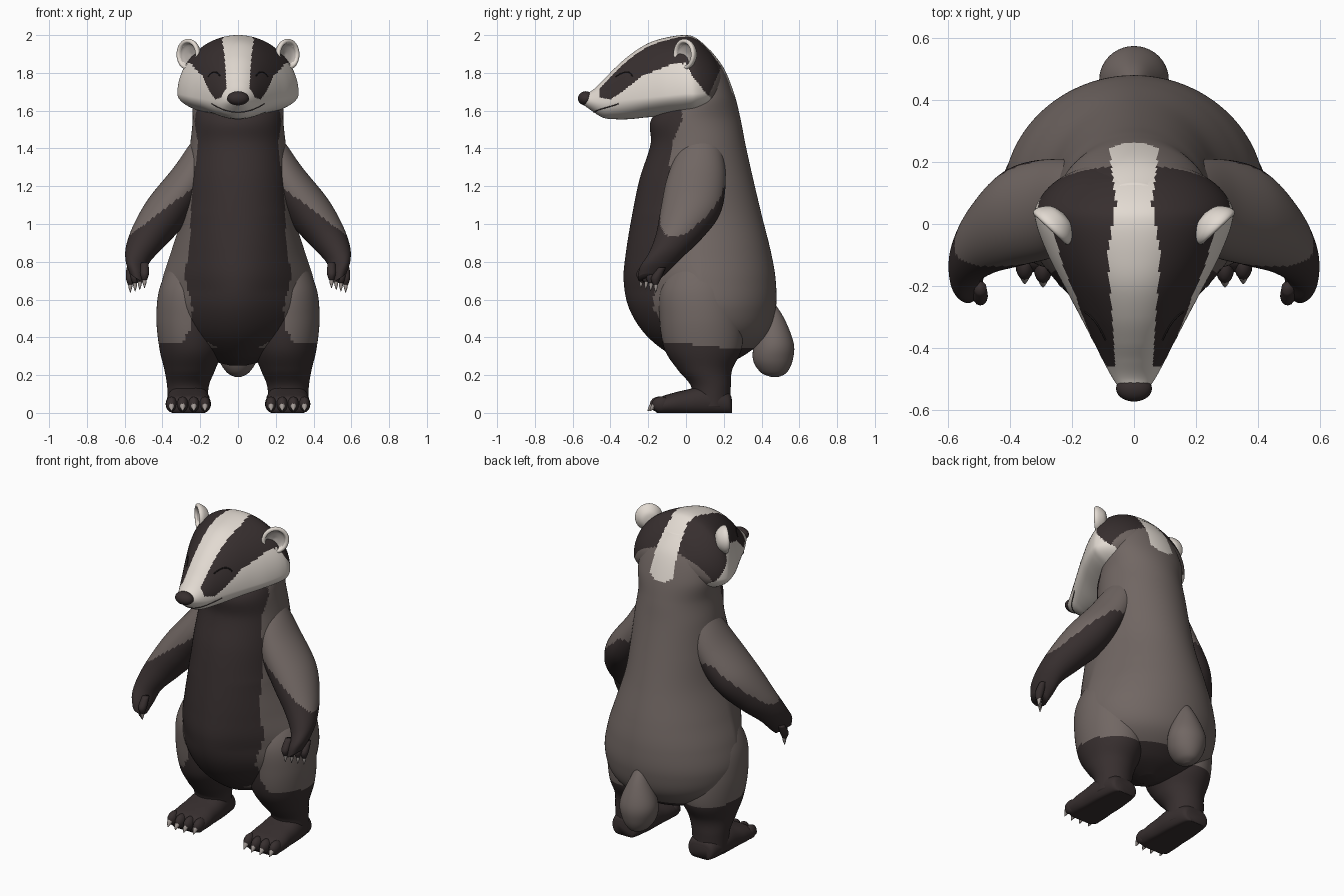
import bpy, bmesh, math
from mathutils import Vector, Matrix
from mathutils.bvhtree import BVHTree

if "Cube" in bpy.data.objects:
    bpy.data.objects.remove(bpy.data.objects["Cube"])

COLOURS = {
    "dark_brown_fur": (0.038, 0.028, 0.028),
    "grey_fur": (0.165, 0.135, 0.125),
    "cream_fur": (0.76, 0.70, 0.64),
    "ear_grey": (0.46, 0.42, 0.39),
    "lid_black": (0.015, 0.012, 0.012),
    "claw_grey": (0.36, 0.32, 0.30),
}
MATS = {}
for label, rgb in COLOURS.items():
    m = bpy.data.materials.new(label)
    m.use_nodes = True
    m.diffuse_color = (*rgb, 1)
    shader = m.node_tree.nodes["Principled BSDF"]
    shader.inputs["Base Color"].default_value = (*rgb, 1)
    shader.inputs["Roughness"].default_value = 0.8
    MATS[label] = m
DARK, GREY, CREAM, EAR, BLACK, CLAW = COLOURS


def table(points, t):
    """Piecewise linear lookup in (key, value) pairs."""
    if t <= points[0][0]:
        return points[0][1]
    for (a, va), (b, vb) in zip(points, points[1:]):
        if t <= b:
            return va + (vb - va) * (t - a) / (b - a)
    return points[-1][1]


def smooth_stations(stations, steps):
    """Catmull-Rom interpolation of station tuples."""
    out, last = [], len(stations) - 1
    for i in range(last):
        p = [stations[min(max(k, 0), last)] for k in range(i - 1, i + 3)]
        for s in range(steps):
            t = s / steps
            out.append([0.5 * (2 * b + (c - a) * t + (2 * a - 5 * b + 4 * c - d) * t ** 2
                               + (3 * b - a - 3 * c + d) * t ** 3) for a, b, c, d in zip(*p)])
    return out + [list(stations[-1])]


def loft(name, stations, ring, colour, side=1, sides=40, steps=6, matrix=None):
    """Skin rings; colour is a material name or a rule on the face centre."""
    bm = bmesh.new()
    rings = []
    for st in smooth_stations(stations, steps):
        pts = [ring(st, 2 * math.pi * k / sides) for k in range(sides)]
        rings.append([bm.verts.new((p[0] * side, p[1], p[2])) for p in pts])
    for a, b in zip(rings, rings[1:]):
        for k in range(sides):
            j = (k + 1) % sides
            bm.faces.new((a[k], a[j], b[j], b[k]))
    bm.faces.new(rings[0])
    bm.faces.new(rings[-1])
    bmesh.ops.recalc_face_normals(bm, faces=bm.faces)
    names = [colour] if isinstance(colour, str) else list(COLOURS)
    for f in bm.faces:
        f.smooth = True
        if not isinstance(colour, str):
            f.material_index = names.index(colour(f.calc_center_median()))
    if matrix:
        bm.transform(matrix)
    mesh = bpy.data.meshes.new(name)
    bm.to_mesh(mesh)
    bm.free()
    for n in names:
        mesh.materials.append(MATS[n])
    obj = bpy.data.objects.new(name, mesh)
    bpy.context.collection.objects.link(obj)
    return obj


def tube(tilt=0):
    """Ring for stations (x, y, z, ry, rx), with the x axis tilted upward."""
    return lambda s, a: (s[0] + s[4] * math.cos(a) * math.cos(tilt),
                         s[1] + s[3] * math.sin(a),
                         s[2] + s[4] * math.cos(a) * math.sin(tilt))


def ellipsoid(name, centre, radii, colour, segments=24):
    bm = bmesh.new()
    bmesh.ops.create_uvsphere(bm, u_segments=segments, v_segments=segments // 2, radius=1,
                              matrix=Matrix.Translation(centre) @ Matrix.Diagonal((*radii, 1)))
    for f in bm.faces:
        f.smooth = True
    mesh = bpy.data.meshes.new(name)
    bm.to_mesh(mesh)
    bm.free()
    mesh.materials.append(MATS[colour])
    bpy.context.collection.objects.link(bpy.data.objects.new(name, mesh))


def spike(name, base, tip, radius, colour):
    """Tapered claw from base to tip."""
    base, tip = Vector(base), Vector(tip)
    turn = (tip - base).to_track_quat('Z', 'Y').to_matrix().to_4x4()
    length = (tip - base).length
    loft(name, [(0, radius), (0.5 * length, radius * 0.8), (length, radius * 0.1)],
         lambda s, a: (s[1] * math.cos(a), s[1] * math.sin(a), s[0]),
         colour, sides=10, steps=3, matrix=Matrix.Translation(base) @ turn)


# Fur colour rules
def head_rule(p):
    ax = abs(p.x)
    stripe = table([(-0.47, 0.06), (-0.3, 0.07), (-0.1, 0.085), (0.07, 0.058), (0.25, 0.08)], p.y)
    mask = table([(-0.46, 1.67), (-0.4, 1.66), (-0.33, 1.705), (-0.24, 1.78), (-0.08, 1.845),
                  (0, 1.85), (0.03, 1.79), (0.115, 1.68)], p.y)
    nape = table([(1.6, 0.14), (1.69, 0.125), (1.84, 0.19), (2, 0.2)], p.z)
    if ax < stripe and p.z > 1.665 + 5 * ax * ax:
        return CREAM
    if p.y > nape:
        return GREY
    return DARK if p.z > mask and p.y > -0.46 else CREAM


def bib_width(z):
    return table([(0.36, 0.31), (0.44, 0.25), (0.55, 0.24), (0.73, 0.285), (0.82, 0.265),
                  (1.0, 0.25), (1.5, 0.25)], z)


def body_rule(p):
    if p.z > 1.62:
        fur = head_rule(p)
        return GREY if fur == CREAM and abs(p.x) > 0.1 else fur
    edge = table([(0.4, -0.1), (0.65, -0.12), (1.1, -0.11), (1.42, -0.075), (1.55, -0.02)], p.z)
    return DARK if p.z < 0.34 or (p.y < edge and abs(p.x) < bib_width(p.z)) else GREY


def leg_rule(p):
    inner_front = p.y < -0.02 and abs(p.x) < bib_width(p.z)
    return DARK if p.z < 0.365 - 0.1 * max(0, p.y) or inner_front else GREY


def arm_rule(p):
    cuff = 1.01 + 0.35 * max(0, p.y) + 0.75 * (0.48 - abs(p.x))
    return GREY if p.z > min(cuff, 1.2) else DARK


# Torso: (z, front y, back y, half width), belly narrowing between the thighs
torso = [(0.25, 0.05, 0.17, 0.04), (0.3, -0.07, 0.3, 0.21), (0.41, -0.21, 0.43, 0.365),
         (0.55, -0.3, 0.475, 0.42), (0.7, -0.33, 0.475, 0.402), (0.85, -0.318, 0.45, 0.355),
         (1.05, -0.285, 0.4, 0.295), (1.24, -0.245, 0.355, 0.272), (1.42, -0.188, 0.315, 0.253),
         (1.55, -0.185, 0.29, 0.24), (1.68, -0.08, 0.258, 0.24), (1.82, -0.05, 0.203, 0.195),
         (1.92, 0, 0.13, 0.1)]


def torso_ring(s, a):
    z, front, back, half = s
    pinch = 0.35 * min(max((1.05 - z) / 0.4, 0), 1) * max(0, -math.sin(a))
    return (half * math.cos(a) * (1 - pinch),
            (front + back) / 2 + (back - front) / 2 * math.sin(a), z)


loft("torso", torso, torso_ring, body_rule, sides=144, steps=11)

# Head: (y, top z, bottom z, half width, widest z)
skull = [(-0.555, 1.685, 1.64, 0.03, 1.66), (-0.5, 1.705, 1.6, 0.067, 1.65),
         (-0.44, 1.76, 1.563, 0.1, 1.645), (-0.38, 1.822, 1.555, 0.13, 1.65),
         (-0.3, 1.893, 1.555, 0.172, 1.66), (-0.2, 1.957, 1.565, 0.225, 1.67),
         (-0.1, 1.988, 1.57, 0.277, 1.68), (0, 2.0, 1.57, 0.315, 1.69),
         (0.06, 1.98, 1.58, 0.315, 1.69), (0.13, 1.915, 1.61, 0.262, 1.7),
         (0.18, 1.84, 1.67, 0.17, 1.74), (0.21, 1.79, 1.72, 0.05, 1.75)]


def skull_ring(s, a):
    up = math.sin(a)
    return (s[3] * math.cos(a), s[0], s[4] + up * (s[1] - s[4] if up > 0 else s[4] - s[2]))


head = loft("head", skull, skull_ring, head_rule, sides=180, steps=13)
ellipsoid("nose", (0, -0.53, 1.665), (0.058, 0.042, 0.038), DARK)

# Closed eyes and mouth: thin lines laid on the face
face = BVHTree.FromPolygons([v.co for v in head.data.vertices],
                            [p.vertices[:] for p in head.data.polygons])


def face_line(name, points, width, colour):
    curve = bpy.data.curves.new(name, 'CURVE')
    curve.dimensions = '3D'
    curve.bevel_depth = width
    curve.bevel_resolution = 2
    hits = [face.ray_cast(Vector((x, -2, z)), Vector((0, 1, 0)))[0] for x, z in points]
    hits = [h for h in hits if h]
    spline = curve.splines.new('POLY')
    spline.points.add(len(hits) - 1)
    for pt, h in zip(spline.points, hits):
        pt.co = (*h, 1)
    curve.materials.append(MATS[colour])
    bpy.context.collection.objects.link(bpy.data.objects.new(name, curve))


grid = [k / 12 - 1 for k in range(25)]
face_line("mouth", [(0.14 * t, 1.592 + 0.045 * t * t) for t in grid], 0.003, DARK)

for side, label in ((1, "left"), (-1, "right")):
    face_line(label + "_eye_lid", [(side * (0.125 + 0.033 * t), 1.805 - 0.025 * t * t) for t in grid],
              0.0035, BLACK)

    # Cupped ear: (depth, radius), opening forward and outward
    cup = [(0.045, 0.004), (0.036, 0.045), (0.005, 0.074), (-0.018, 0.078),
           (-0.022, 0.062), (0.0, 0.048), (0.012, 0.004)]
    loft(label + "_ear", cup, lambda s, a: (s[1] * math.cos(a), s[0], 1.04 * s[1] * math.sin(a)),
         lambda p: EAR if p.y < 0.016 and math.hypot(p.x, p.z) < 0.056 else CREAM,
         sides=32, steps=4,
         matrix=Matrix.Translation((side * 0.256, 0, 1.898)) @ Matrix.Rotation(side * 0.75, 4, 'Z'))

    # Arm: (x, y, z, depth radius, width radius)
    arm = [(0.06, 0.1, 1.54, 0.05, 0.04), (0.155, 0.08, 1.41, 0.11, 0.085),
           (0.25, 0.055, 1.24, 0.155, 0.108), (0.375, 0.025, 1.07, 0.16, 0.118),
           (0.47, -0.035, 0.94, 0.125, 0.1), (0.53, -0.105, 0.84, 0.093, 0.076),
           (0.54, -0.165, 0.765, 0.08, 0.066), (0.535, -0.2, 0.71, 0.055, 0.046)]
    loft(label + "_arm", arm, tube(0.6), arm_rule, side, sides=64, steps=10)
    for i in range(4):
        x, y = 0.495 + 0.025 * i, -0.235 + 0.026 * i
        z = 0.715 - 0.008 * i
        loft(f"{label}_finger_{i + 1}", [(x, y + 0.03, z + 0.08, 0.02, 0.02),
             (x, y, z + 0.025, 0.027, 0.024), (x, y - 0.004, z - 0.012, 0.013, 0.013)],
             tube(), DARK, side, sides=12, steps=4)
        spike(f"{label}_finger_claw_{i + 1}", (side * x, y, z), (side * x, y - 0.005, z - 0.055),
              0.012, CLAW)

    # Leg: same stations as the arm
    leg = [(0.265, 0.135, 0.03, 0.1, 0.105), (0.265, 0.132, 0.14, 0.105, 0.11),
           (0.255, 0.1, 0.23, 0.145, 0.135), (0.248, 0.09, 0.34, 0.205, 0.168),
           (0.25, 0.08, 0.5, 0.22, 0.182), (0.25, 0.07, 0.66, 0.205, 0.165),
           (0.23, 0.08, 0.8, 0.14, 0.115), (0.2, 0.1, 0.88, 0.05, 0.03)]
    loft(label + "_leg", leg, tube(), leg_rule, side, sides=72, steps=10)

    # Foot: (y, top z, half width), flat below
    foot = [(0.243, 0.07, 0.06), (0.22, 0.11, 0.09), (0.1, 0.14, 0.112), (0.0, 0.122, 0.115),
            (-0.07, 0.105, 0.12), (-0.13, 0.085, 0.115), (-0.155, 0.05, 0.09)]
    loft(label + "_foot", foot,
         lambda s, a: (0.263 + s[2] * math.copysign(abs(math.cos(a)) ** 0.6, math.cos(a)), s[0],
                       max(0, s[1] * (0.45 + 0.55 * math.sin(a)))),
         DARK, side)
    for i in range(4):
        x = 0.175 + 0.059 * i
        y = -0.135 - 0.02 * math.sin(math.pi * (i + 0.5) / 4)
        ellipsoid(f"{label}_toe_{i + 1}", (side * x, y + 0.012, 0.045), (0.03, 0.05, 0.042), DARK, 16)
        spike(f"{label}_toe_claw_{i + 1}", (side * x, y - 0.015, 0.05), (side * x, y - 0.05, 0.01),
              0.017, CLAW)

# Tail
tail = [(0, 0.44, 0.6, 0.015, 0.015), (0, 0.455, 0.5, 0.065, 0.06), (0, 0.465, 0.37, 0.105, 0.11),
        (0, 0.46, 0.28, 0.105, 0.1), (0, 0.465, 0.215, 0.07, 0.06), (0, 0.47, 0.19, 0.02, 0.015)]
loft("tail", tail, tube(), GREY)
